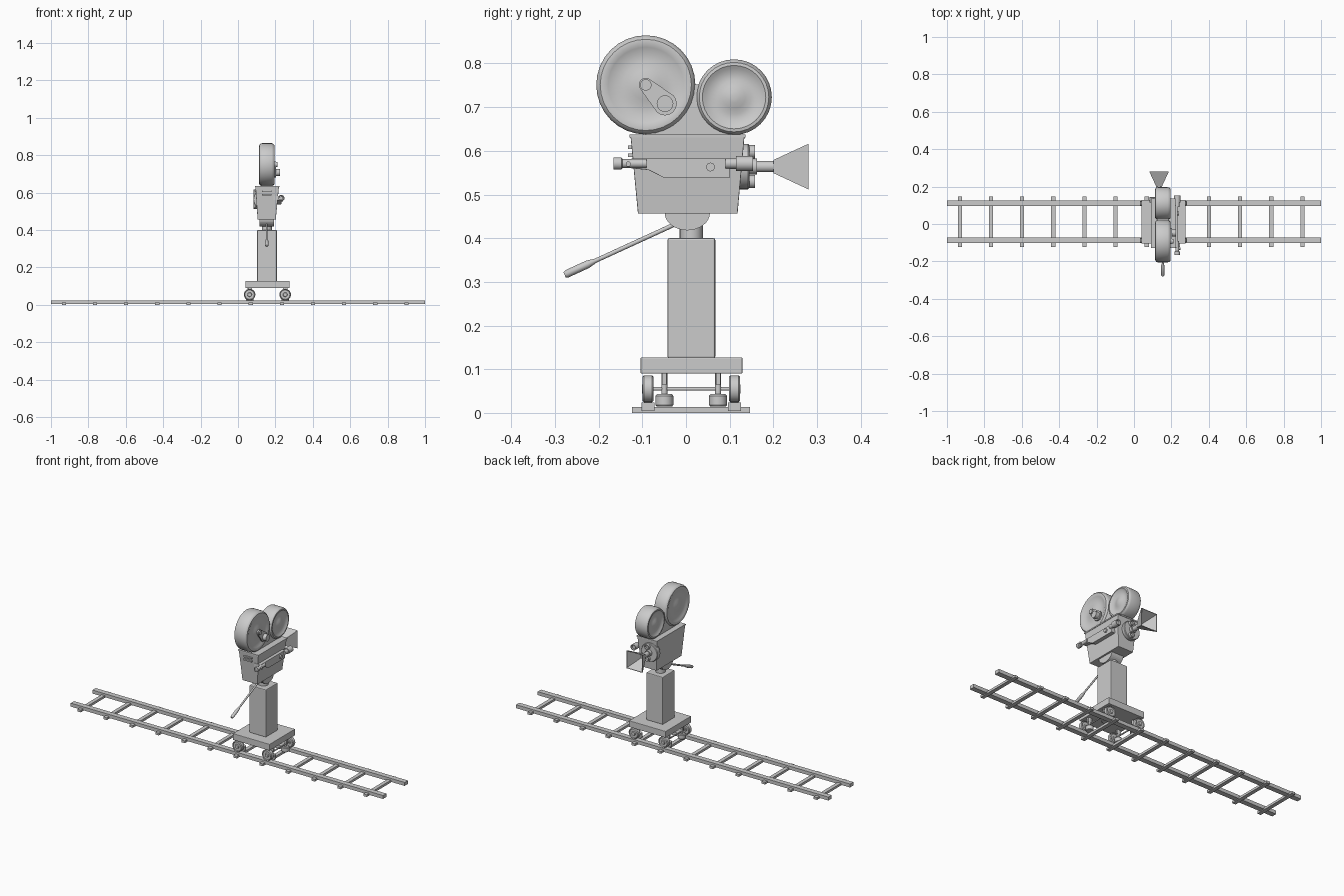
import bpy, bmesh, math
from mathutils import Vector

if "Cube" in bpy.data.objects:
    bpy.data.objects.remove(bpy.data.objects["Cube"])

CX, CY = 0.157, 0.012      # dolly centre
MX = 0.154                 # camera centre plane
LX, LZ = 0.134, 0.564      # lens axis


def finish(name, bm, smooth=False, bevel=0):
    bmesh.ops.recalc_face_normals(bm, faces=bm.faces)
    me = bpy.data.meshes.new(name)
    bm.to_mesh(me)
    bm.free()
    ob = bpy.data.objects.new(name, me)
    bpy.context.collection.objects.link(ob)
    if bevel:
        m = ob.modifiers.new("bevel", "BEVEL")
        m.width, m.segments = bevel, 2
    if smooth:
        bpy.ops.object.select_all(action='DESELECT')
        ob.select_set(True)
        bpy.context.view_layer.objects.active = ob
        bpy.ops.object.shade_smooth_by_angle(angle=math.radians(35))
    return ob


def frustum(name, bottom, top, bevel=0):
    """Block between two rectangles (x0, x1, y0, y1, z)."""
    bm = bmesh.new()
    rings = []
    for x0, x1, y0, y1, z in (bottom, top):
        rings.append([bm.verts.new((x, y, z)) for x, y in
                      ((x0, y0), (x1, y0), (x1, y1), (x0, y1))])
    a, b = rings
    bm.faces.new(a)
    bm.faces.new(b)
    for i in range(4):
        j = (i + 1) % 4
        bm.faces.new((a[i], a[j], b[j], b[i]))
    return finish(name, bm, bevel=bevel)


def box(name, x0, x1, y0, y1, z0, z1, bevel=0):
    return frustum(name, (x0, x1, y0, y1, z0), (x0, x1, y0, y1, z1), bevel)


def prism(name, pts, x0, x1, bevel=0):
    """Side outline (y, z) extruded along x."""
    bm = bmesh.new()
    f = bm.faces.new([bm.verts.new((x0, y, z)) for y, z in pts])
    r = bmesh.ops.extrude_face_region(bm, geom=[f])
    bmesh.ops.translate(bm, vec=(x1 - x0, 0, 0),
                        verts=[v for v in r["geom"] if isinstance(v, bmesh.types.BMVert)])
    return finish(name, bm, bevel=bevel)


def lathe(name, profile, origin, axis, seg=24):
    """Revolve (radius, distance) points round an axis, capping both ends."""
    q = Vector((0, 0, 1)).rotation_difference(Vector(axis).normalized())
    bm = bmesh.new()
    rings = []
    for r, h in profile:
        rings.append([bm.verts.new(Vector(origin) + q @ Vector(
            (r * math.cos(2 * math.pi * i / seg), r * math.sin(2 * math.pi * i / seg), h)))
            for i in range(seg)])
    for a, b in zip(rings, rings[1:]):
        for i in range(seg):
            j = (i + 1) % seg
            bm.faces.new((a[i], a[j], b[j], b[i]))
    bm.faces.new(rings[0])
    bm.faces.new(rings[-1])
    return finish(name, bm, smooth=True)


def rod(name, p, q, r, seg=20):
    d = Vector(q) - Vector(p)
    return lathe(name, [(r, 0), (r, d.length)], p, d, seg)


# track
for s in (-1, 1):
    y = CY + s * 0.099
    box("rail", -1, 1, y - 0.015, y + 0.015, 0.004, 0.024)
for i in range(12):
    x = -0.931 + i * 0.1665
    box("sleeper", x - 0.011, x + 0.011, -0.124, 0.147, 0, 0.013)

# dolly platform, wheels, axles and side guide rollers
box("platform", 0.04, 0.275, -0.104, 0.129, 0.09, 0.127, 0.002)
for x in (CX - 0.095, CX + 0.095):
    rod("axle", (x, CY - 0.1, 0.055), (x, CY + 0.1, 0.055), 0.004, 12)
    for s in (-1, 1):
        lathe("wheel", [(0.010, -0.011), (0.012, -0.008), (0.025, -0.008), (0.027, -0.013),
                        (0.031, -0.009), (0.031, 0.009), (0.027, 0.013), (0.025, 0.008),
                        (0.012, 0.008), (0.010, 0.014)],
              (x, CY + s * 0.099, 0.055), (0, s, 0))
        y = CY + s * 0.0615
        rod("guide_post", (x, y, 0.03), (x, y, 0.092), 0.007, 12)
        lathe("guide_roller", [(0.018, 0.015), (0.0205, 0.018), (0.0205, 0.039), (0.017, 0.043)],
              (x, y, 0), (0, 0, 1))
        box("wheel_bracket", x - 0.012, x + 0.012, y - 0.005, y + 0.005, 0.065, 0.092)

# pedestal and tilt head
box("pedestal", 0.102, 0.208, -0.042, 0.067, 0.125, 0.40, 0.004)
rod("neck", (MX, CY, 0.395), (MX, CY, 0.445), 0.0265)
prism("tilt_head", [(0.003 + 0.052 * math.cos(math.pi * (1 + i / 16)),
                     0.459 + 0.041 * math.sin(math.pi * (1 + i / 16))) for i in range(17)],
      MX - 0.038, MX + 0.038)

# pan handle with thicker grip
a, b = Vector((MX, -0.025, 0.432)), Vector((MX, -0.278, 0.316))
d = b - a
lathe("pan_handle", [(0.005, 0), (0.005, d.length * 0.72), (0.009, d.length * 0.79),
                     (0.009, d.length * 0.98), (0.006, d.length)], a, d, 12)

# camera body
frustum("camera_body", (0.105, 0.202, -0.11, 0.118, 0.456),
        (0.093, 0.219, -0.127, 0.134, 0.634), 0.002)
box("body_lid", 0.091, 0.221, -0.129, 0.136, 0.63, 0.637)
for z in (0.59, 0.608):
    box("rear_strip", MX - 0.025, MX + 0.025, -0.133, -0.118, z - 0.004, z + 0.004)

# film magazines and the throat joining them
for name, y, z, R in (("rear_magazine", -0.092, 0.751, 0.1135),
                      ("front_magazine", 0.11, 0.723, 0.0865)):
    half = [(0.06, 0.041), (0.15, 0.040), (0.30, 0.036), (0.45, 0.032), (0.62, 0.032),
            (0.76, 0.037), (0.84, 0.041), (0.92, 0.040), (0.97, 0.035), (1.0, 0.026)]
    prof = [(r * R, -h) for r, h in half] + [(r * R, h) for r, h in reversed(half)]
    lathe(name, prof, (MX, y, z), (1, 0, 0), 32)
prism("magazine_throat", [(-0.10, 0.635), (0.11, 0.635), (0.10, 0.70), (0.035, 0.752),
                          (0.018, 0.752), (-0.06, 0.70)], MX - 0.03, MX + 0.03)

# winding crank on the rear magazine
p, q = Vector((-0.092, 0.751)), Vector((-0.048, 0.708))
ang = math.atan2(q.y - p.y, q.x - p.x)
pts = []
for c, r, start in ((q, 0.027, -math.pi / 2), (p, 0.016, math.pi / 2)):
    for i in range(9):
        t = ang + start + math.pi * i / 8
        pts.append((c.x + r * math.cos(t), c.y + r * math.sin(t)))
prism("crank_arm", pts, 0.196, 0.204)
rod("crank_hub", (0.18, p.x, p.y), (0.210, p.x, p.y), 0.013)
rod("crank_knob", (0.20, q.x, q.y), (0.225, q.x, q.y), 0.019)

# viewfinder along the right side
prism("viewfinder_case", [(-0.125, 0.583), (-0.125, 0.560), (-0.085, 0.556), (-0.05, 0.538),
                          (0.10, 0.538), (0.10, 0.583)], 0.19, 0.232, 0.001)
VX, VZ = 0.231, 0.571
lathe("viewfinder_eyepiece", [(0.009, -0.162), (0.010, -0.166), (0.014, -0.166), (0.014, -0.148),
                              (0.010, -0.145), (0.010, -0.09)], (VX, 0, VZ), (0, 1, 0))
lathe("viewfinder_lens", [(0.012, 0.09), (0.012, 0.115), (0.017, 0.115), (0.017, 0.153),
                          (0.013, 0.153), (0.011, 0.145)], (VX, 0, VZ), (0, 1, 0))
rod("focus_knob", (0.22, 0.056, 0.563), (0.24, 0.056, 0.563), 0.010)
rod("eyepiece_screw", (0.235, -0.132, VZ - 0.001), (0.248, -0.132, VZ - 0.001), 0.006, 12)

# lens turret with main lens and two spare lenses
lathe("lens_turret", [(0.050, 0.115), (0.052, 0.118), (0.052, 0.142), (0.049, 0.145)],
      (LX, 0, LZ), (0, 1, 0), 32)
rod("turret_mount", (LX, 0.14, LZ), (LX, 0.162, LZ), 0.018)
rod("main_lens", (LX, 0.14, LZ), (LX, 0.203, LZ), 0.013)
for s in (-1, 1):
    x, z = LX + 0.008, LZ + s * 0.034
    lathe("spare_lens", [(0.015, 0.14), (0.015, 0.158), (0.011, 0.158), (0.009, 0.150)],
          (x, 0, z), (0, 1, 0))

# hollow square matte box flaring forward
bm = bmesh.new()
loops = []
for h, y in ((0.015, 0.2), (0.052, 0.28), (0.049, 0.28), (0.012, 0.204)):
    loops.append([bm.verts.new((LX + sx * h, y, LZ + sz * h))
                  for sx, sz in ((-1, -1), (1, -1), (1, 1), (-1, 1))])
for a, b in zip(loops, loops[1:]):
    for i in range(4):
        j = (i + 1) % 4
        bm.faces.new((a[i], a[j], b[j], b[i]))
bm.faces.new(loops[0])
bm.faces.new(loops[-1])
finish("matte_box", bm)
